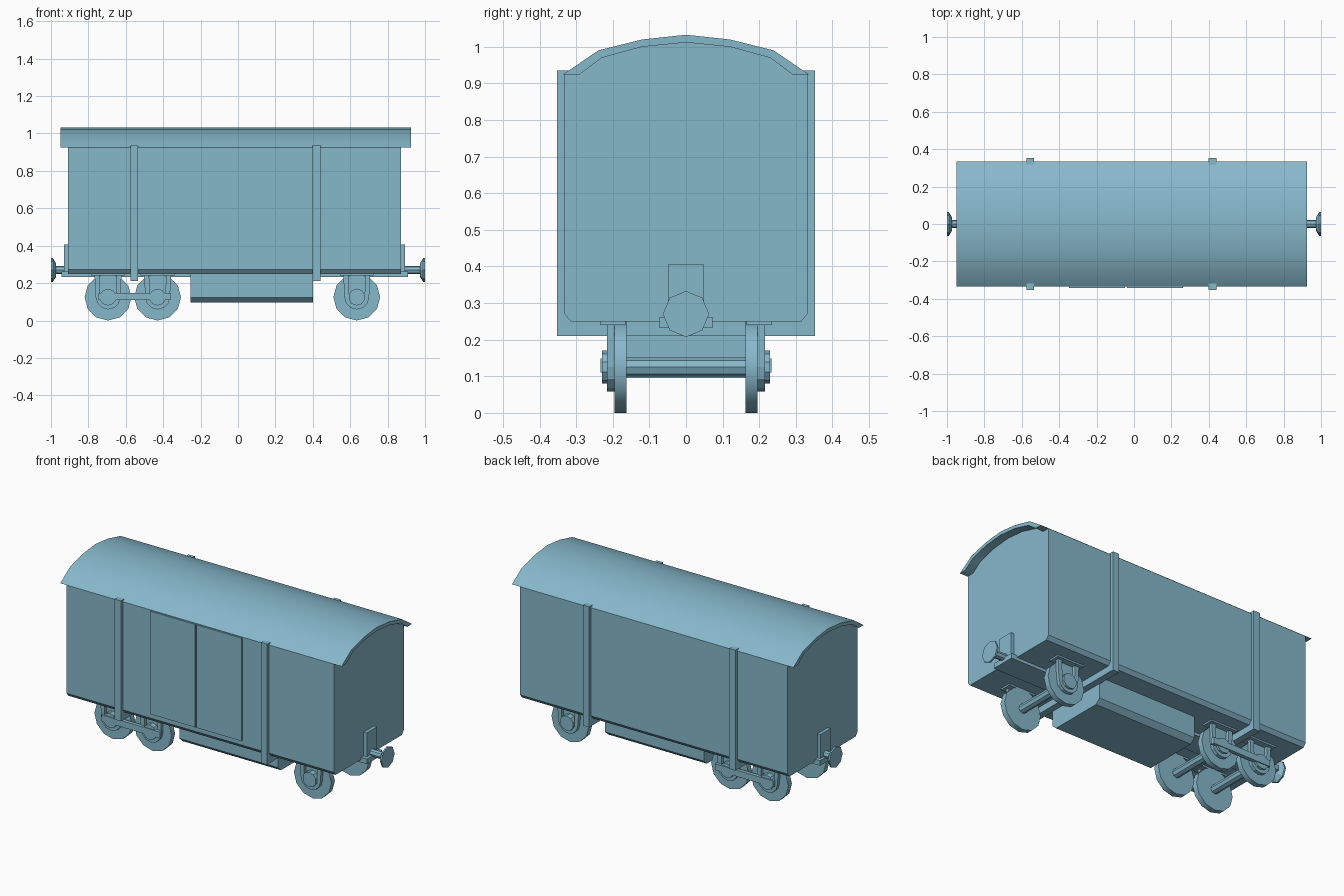
import bpy, bmesh, math
from mathutils import Matrix, Vector

if "Cube" in bpy.data.objects:
    bpy.data.objects.remove(bpy.data.objects["Cube"])

# One paint colour for the whole wagon
paint = bpy.data.materials.new("blue_grey_paint")
paint.use_nodes = True
COLOR = (0.24, 0.48, 0.6, 1)
paint.diffuse_color = COLOR
paint.node_tree.nodes["Principled BSDF"].inputs["Base Color"].default_value = COLOR


def finish(name, bm, smooth=None):
    bmesh.ops.recalc_face_normals(bm, faces=bm.faces)
    mesh = bpy.data.meshes.new(name)
    bm.to_mesh(mesh)
    bm.free()
    mesh.materials.append(paint)
    obj = bpy.data.objects.new(name, mesh)
    bpy.context.collection.objects.link(obj)
    if smooth:
        bpy.ops.object.select_all(action='DESELECT')
        obj.select_set(True)
        bpy.context.view_layer.objects.active = obj
        bpy.ops.object.shade_smooth_by_angle(angle=math.radians(smooth))
    return obj


def box(name, x, y, z):
    """Box from (min, max) pairs."""
    bm = bmesh.new()
    size = [b - a for a, b in (x, y, z)]
    mid = [(a + b) / 2 for a, b in (x, y, z)]
    bmesh.ops.create_cube(bm, size=1, matrix=Matrix.Translation(mid) @ Matrix.Diagonal((*size, 1)))
    return finish(name, bm)


def prism(name, outline, axis, a, b, smooth=None):
    """Extrude an outline along x (points are y, z) or along y (points are x, z)."""
    bm = bmesh.new()
    place = (lambda p: (a, p[0], p[1])) if axis == 'x' else (lambda p: (p[0], a, p[1]))
    face = bm.faces.new([bm.verts.new(place(p)) for p in outline])
    new = bmesh.ops.extrude_face_region(bm, geom=[face])["geom"]
    step = Vector((b - a, 0, 0)) if axis == 'x' else Vector((0, b - a, 0))
    bmesh.ops.translate(bm, verts=[v for v in new if isinstance(v, bmesh.types.BMVert)], vec=step)
    return finish(name, bm, smooth)


def rod(name, axis, start, end, r1, r2=None, sides=8, smooth=None):
    """Cylinder or cone between two points on the x or y axis direction."""
    start, end = Vector(start), Vector(end)
    bm = bmesh.new()
    turn = Matrix.Rotation(math.pi / 2, 4, 'Y' if axis == 'x' else 'X')
    if (turn @ Vector((0, 0, 1))).dot(end - start) < 0:
        turn = turn @ Matrix.Rotation(math.pi, 4, 'X')
    bmesh.ops.create_cone(bm, cap_ends=True, segments=sides, radius1=r1,
                          radius2=r1 if r2 is None else r2, depth=(end - start).length,
                          matrix=Matrix.Translation((start + end) / 2) @ turn)
    return finish(name, bm, smooth)


def mirrored(half):
    """Complete a right-hand chain of points with its mirror image."""
    return half + [(-y, z) for y, z in reversed(half) if y > 0]


# Body with chamfered lower edges and an arched top
arch = [(0.29, 0.925), (0.23, 0.97), (0.12, 1.0), (0, 1.012)]
body_half = [(0.315, 0.25), (0.333, 0.272), (0.333, 0.925)] + arch
prism("body", mirrored(body_half), 'x', -0.91, 0.872)

# Curved roof shell
outer = mirrored([(0.335, 0.925), (0.24, 0.99), (0.12, 1.02), (0, 1.033)])
prism("roof", outer + list(reversed(mirrored(arch))), 'x', -0.95, 0.925, 40)

# Sliding doors on the front side only
for name, x in (("door_right", (-0.347, -0.047)), ("door_left", (-0.037, 0.262))):
    box(name, x, (-0.341, -0.332), (0.3, 0.92))

# Straps that run down both sides and under the floor
for i, x in enumerate((-0.555, 0.42)):
    strap = [(0.352, 0.21), (0.352, 0.936), (0.315, 0.936), (0.315, 0.25)]
    prism(f"strap_{i}", mirrored(strap), 'x', x - 0.021, x + 0.021)

# Underfloor equipment box and central sill
prism("underfloor_box", mirrored([(0.165, 0.095), (0.195, 0.122), (0.195, 0.255)]),
      'x', -0.255, 0.402)
box("centre_sill", (-0.945, 0.91), (-0.073, 0.073), (0.232, 0.262))

# Buffers with their mounting plates
for side, wall, name in ((-1, -0.905, "right"), (1, 0.868, "left")):
    box(f"buffer_plate_{name}", sorted((wall, wall + side * 0.025)), (-0.049, 0.049), (0.25, 0.406))
    rod(f"buffer_rod_{name}", 'x', (wall, 0, 0.27), (side * 0.98, 0, 0.27), 0.022)
    rod(f"buffer_cone_{name}", 'x', (side * 0.972, 0, 0.27), (side * 0.99, 0, 0.27), 0.035, 0.063)
    rod(f"buffer_disc_{name}", 'x', (side * 0.99, 0, 0.27), (side, 0, 0.27), 0.063)

# Wheel sets
AXLE_Z = 0.125
for i, x in enumerate((-0.695, -0.43, 0.635)):
    rod(f"axle_{i}", 'y', (x, -0.2, AXLE_Z), (x, 0.2, AXLE_Z), 0.026)
    for s, name in ((-1, "front"), (1, "back")):
        tag = f"{name}_{i}"
        rod(f"wheel_{tag}", 'y', (x, s * 0.163, AXLE_Z), (x, s * 0.196, AXLE_Z),
            0.125, sides=12, smooth=40)
        rod(f"axle_box_{tag}", 'y', (x, s * 0.19, AXLE_Z), (x, s * 0.229, AXLE_Z), 0.045, sides=10)
        box(f"spring_plate_{tag}", (x - 0.09, x + 0.09), sorted((s * 0.165, s * 0.235)), (0.24, 0.256))
        # U-shaped guard: two legs joined by a rounded bottom
        angles = [math.pi * (1 + k / 6) for k in range(7)]

        def bow(r, top):
            arc = [(x + r * math.cos(a), AXLE_Z + r * math.sin(a)) for a in angles]
            return [(x - top, 0.245)] + arc + [(x + top, 0.245)]
        prism(f"axle_guard_{tag}", bow(0.066, 0.072) + bow(0.042, 0.045)[::-1],
              'y', s * 0.196, s * 0.216)

# Tie bars joining the paired wheels
for s, name in ((-1, "front"), (1, "back")):
    box(f"tie_bar_{name}", (-0.745, -0.357), sorted((s * 0.212, s * 0.234)), (0.11, 0.148))
